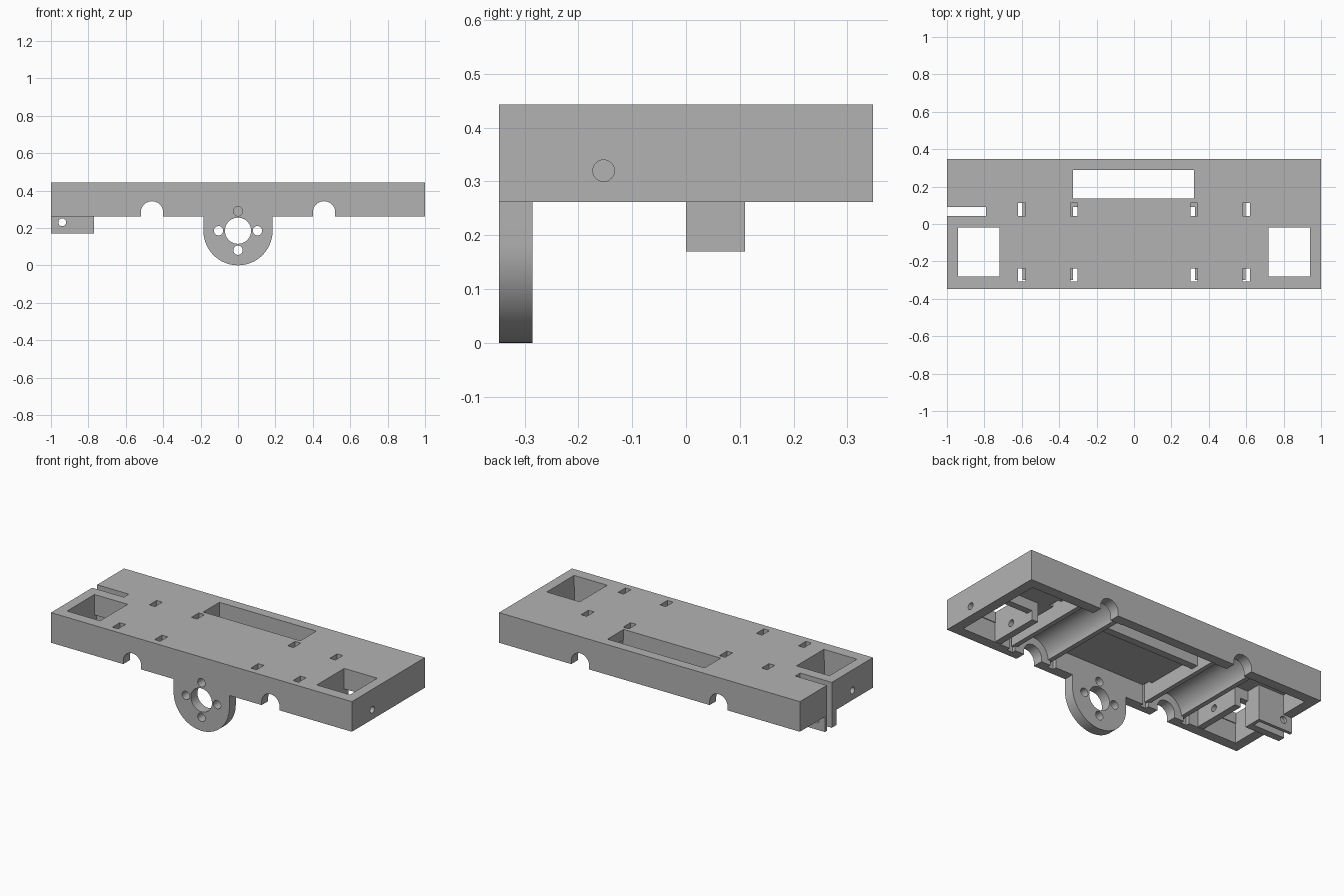
import bpy
import bmesh
from math import pi
from mathutils import Matrix, Vector

cube = bpy.data.objects.get("Cube")
if cube:
    bpy.data.objects.remove(cube)

grey = bpy.data.materials.new("plain grey")
grey.use_nodes = True
COLOUR = (0.45, 0.45, 0.45, 1)
grey.diffuse_color = COLOUR
grey.node_tree.nodes["Principled BSDF"].inputs["Base Color"].default_value = COLOUR


def make(name, bm):
    mesh = bpy.data.meshes.new(name)
    bmesh.ops.recalc_face_normals(bm, faces=bm.faces)
    bm.to_mesh(mesh)
    bm.free()
    mesh.materials.append(grey)
    obj = bpy.data.objects.new(name, mesh)
    bpy.context.collection.objects.link(obj)
    return obj


def box(name, x0, x1, y0, y1, z0, z1):
    bm = bmesh.new()
    size = Vector((x1 - x0, y1 - y0, z1 - z0))
    centre = Vector((x0 + x1, y0 + y1, z0 + z1)) / 2
    bmesh.ops.create_cube(bm, size=1, matrix=Matrix.Translation(centre) @ Matrix.Diagonal((*size, 1)))
    return make(name, bm)


def rod(name, centre, radius, length, axis="Y", sides=32):
    bm = bmesh.new()
    turn = Matrix.Rotation(pi / 2, 4, "X" if axis == "Y" else "Y")
    bmesh.ops.create_cone(bm, cap_ends=True, segments=sides, radius1=radius, radius2=radius,
                          depth=length, matrix=Matrix.Translation(centre) @ turn)
    return make(name, bm)


def combine(target, other, operation):
    mod = target.modifiers.new("combine", "BOOLEAN")
    mod.object, mod.operation, mod.solver = other, operation, "EXACT"
    bpy.context.view_layer.objects.active = target
    bpy.ops.object.modifier_apply(modifier=mod.name)
    bpy.data.objects.remove(other)


def cut(*parts):
    for part in parts:
        combine(chassis, part, "DIFFERENCE")


def add(*parts):
    for part in parts:
        combine(chassis, part, "UNION")


W, BOTTOM, TOP, UNDER = 0.347, 0.262, 0.443, 0.38
INNER, WALL_X, RIB_X = 0.285, 0.94, 0.72

# Open-bottomed tray with the long rear opening
chassis = box("chassis", -1, 1, -W, W, BOTTOM, TOP)
cut(box("cavity", -WALL_X, WALL_X, -INNER, INNER, 0.1, UNDER),
    box("rear_opening", -0.325, 0.32, 0.135, 0.288, 0.1, 0.6))

# Tie slots, four on each side
for s in (-1, 1):
    for x in (0.32, 0.6):
        for y in (0.077, -0.273):
            cut(box("tie_slot", s * x - 0.019, s * x + 0.019, y - 0.035, y + 0.035, 0.1, 0.6))

# Bearing holders, motor ribs and the rib beside the rear opening
for s in (-1, 1):
    add(box("bearing_holder", s * 0.46 - 0.135, s * 0.46 + 0.135, -0.3, 0.3, 0.29, 0.4))
    x0, x1 = sorted((s * 0.68, s * RIB_X))
    add(box("motor_rib", x0, x1, -0.3, 0.02, 0.265, 0.4))
    x0, x1 = sorted((s * 0.7, s * 0.96))
    add(box("cross_rib", x0, x1, -0.02, 0.02, 0.32, 0.4))
add(box("opening_rib", -0.34, 0.34, 0.09, 0.135, 0.32, 0.4))

# Motor windows, bearing pockets, rod grooves and side screw holes
for s in (-1, 1):
    x0, x1 = sorted((s * RIB_X, s * WALL_X))
    cut(box("motor_window", x0, x1, -0.28, -0.02, 0.1, 0.6),
        rod("bearing_pocket", (s * 0.46, 0, 0.283), 0.107, 2 * INNER, sides=48),
        rod("rod_groove", (s * 0.46, 0, 0.283), 0.06, 1),
        box("groove_mouth", s * 0.46 - 0.0598, s * 0.46 + 0.0598, -0.5, 0.5, 0.1, 0.283),
        rod("side_hole", (s * 0.85, -0.153, 0.32), 0.02, 0.5, "X"))

# Rounded front lug with a ring of holes
add(rod("lug_round", (0, -0.316, 0.185), 0.185, 0.062, sides=64),
    box("lug_top", -0.185, 0.185, -W, -INNER, 0.185, 0.3))
cut(rod("lug_bore", (0, -0.316, 0.185), 0.07, 0.1, sides=48))
for dx, dz in ((1, 0), (-1, 0), (0, 1), (0, -1)):
    cut(rod("lug_hole", (dx * 0.104, -0.316, 0.185 + dz * 0.104), 0.025, 0.1))

# Slotted bracket under the right end
add(box("belt_bracket", -1, -0.77, 0, 0.11, 0.17, 0.42))
cut(box("belt_slot", -1.1, -0.79, 0.044, 0.091, 0.1, 0.6),
    rod("bracket_hole", (-0.94, 0.055, 0.23), 0.021, 0.3))

bpy.ops.object.select_all(action="DESELECT")
chassis.select_set(True)
bpy.context.view_layer.objects.active = chassis
bpy.ops.object.shade_smooth_by_angle(angle=pi / 6)
